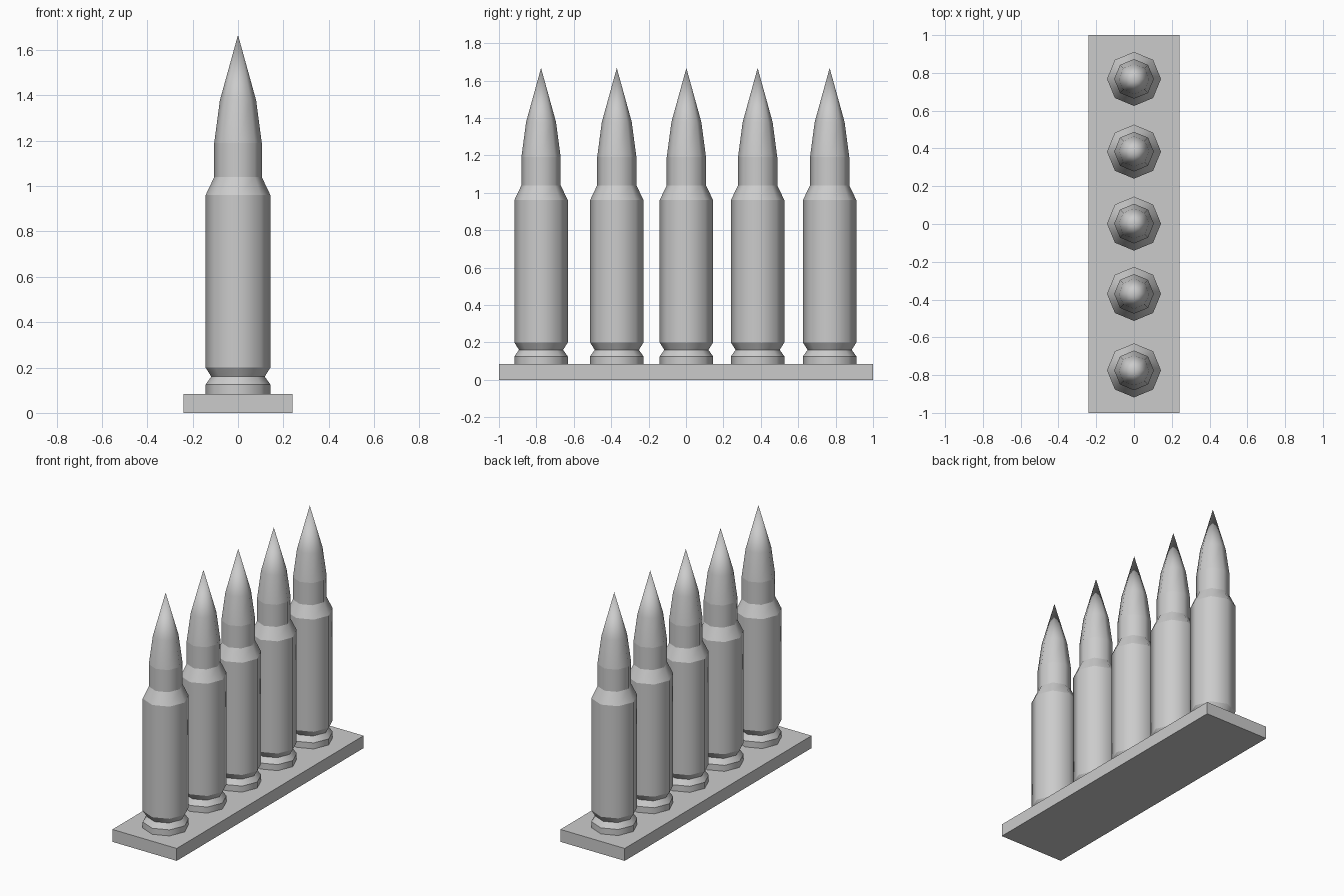
import bpy, bmesh, math

if "Cube" in bpy.data.objects:
    bpy.data.objects.remove(bpy.data.objects["Cube"])

SIDES = 8


def lathe(name, profile, y, sharp_rings):
    """Revolve (radius, z) points; radius 0 makes a single pole vertex."""
    bm = bmesh.new()
    rings = []
    for r, z in profile:
        n = SIDES if r > 0 else 1
        rings.append([bm.verts.new((r * math.cos(i * math.tau / SIDES),
                                    r * math.sin(i * math.tau / SIDES), z)) for i in range(n)])
    for a, b in zip(rings, rings[1:]):
        for i in range(SIDES):
            j = (i + 1) % SIDES
            if len(b) == 1:
                bm.faces.new((a[i], a[j], b[0]))
            else:
                bm.faces.new((a[i], a[j], b[j], b[i]))
    for f in bm.faces:
        f.smooth = True
    # Crisp edges around each step of the profile, smooth around the body
    if sharp_rings:
        for e in bm.edges:
            if abs(e.verts[0].co.z - e.verts[1].co.z) < 1e-5:
                e.smooth = False
    mesh = bpy.data.meshes.new(name)
    bm.to_mesh(mesh)
    bm.free()
    obj = bpy.data.objects.new(name, mesh)
    obj.location.y = y
    bpy.context.collection.objects.link(obj)
    return obj


# Flat holder strip
bpy.ops.mesh.primitive_cube_add(size=1, location=(0, 0, 0.042))
strip = bpy.context.object
strip.name = "base_strip"
strip.scale = (0.482, 2.0, 0.084)

# Case: rim, extractor groove, body, shoulder, neck
case = [(0.143, 0.084), (0.143, 0.125), (0.118, 0.16), (0.143, 0.2),
        (0.143, 0.96), (0.105, 1.04), (0.105, 1.19)]
# Pointed tip
tip = [(0.105, 1.19), (0.08, 1.378), (0, 1.667)]

# Row of five rounds, spaced slightly unevenly
for k, y in enumerate((-0.775, -0.37, 0.002, 0.383, 0.768), 1):
    lathe(f"case_{k}", case, y, True)
    lathe(f"tip_{k}", tip, y, False)
